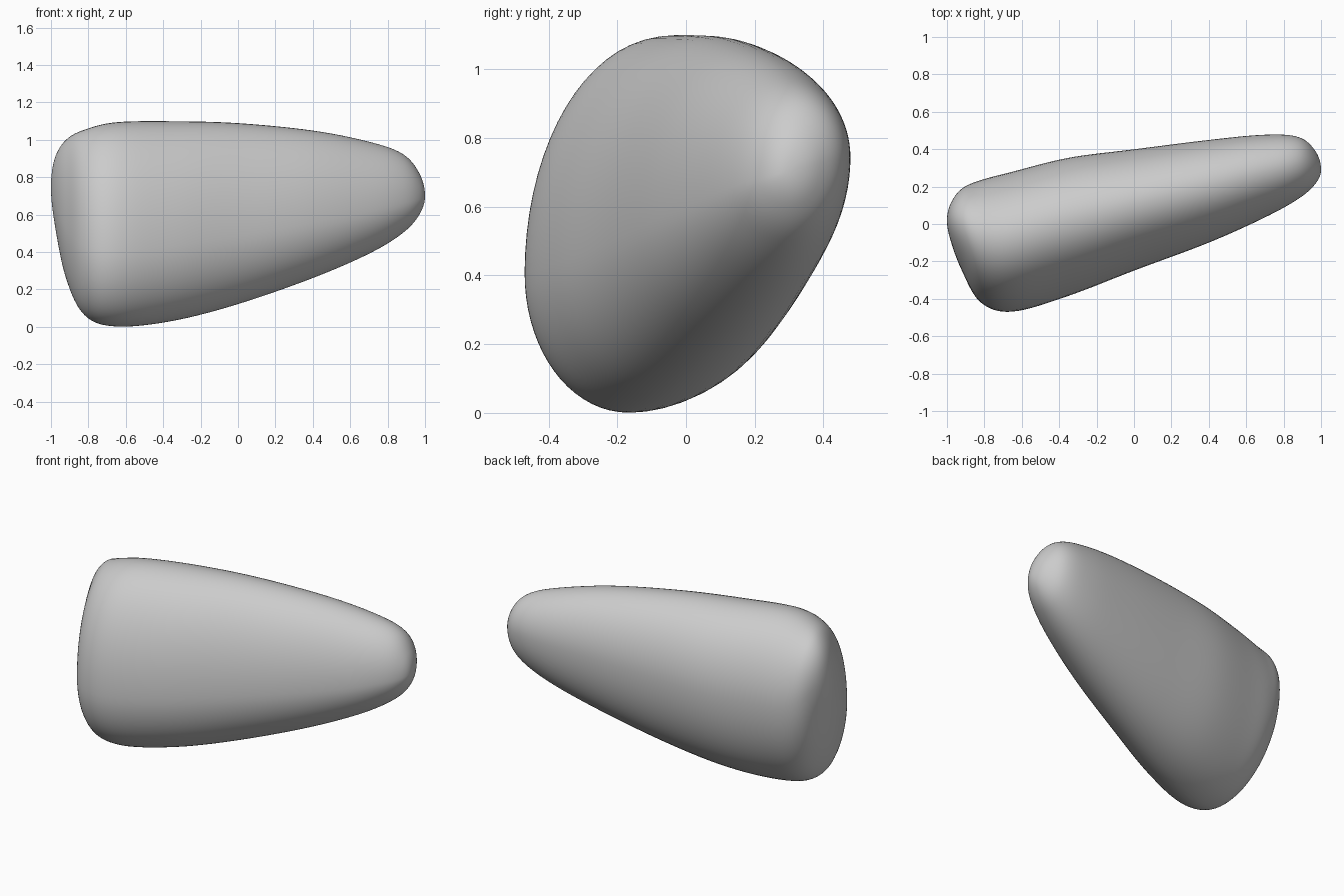
import bpy, bmesh
from math import sin, cos, pi

if "Cube" in bpy.data.objects:
    bpy.data.objects.remove(bpy.data.objects["Cube"])

# Stations along the stone: x, front y, back y, bottom z, top z
ROWS = [
    (-1.0, .02, .02, .75, .75),
    (-.98, -.09, .11, .55, .90),
    (-.92, -.25, .19, .26, 1.00),
    (-.82, -.42, .235, .06, 1.055),
    (-.65, -.47, .28, .00, 1.095),
    (-.35, -.385, .355, .03, 1.10),
    (0, -.25, .40, .12, 1.09),
    (.4, -.10, .45, .26, 1.05),
    (.7, .035, .478, .39, .99),
    (.88, .135, .465, .50, .925),
    (.97, .215, .39, .60, .82),
    (1.0, .29, .29, .70, .70),
]
SEG, SUB = 72, 8


def mirrored(tip, nxt):
    """Row past a tip, so the end closes round."""
    return (nxt[0],) + tuple(2 * t - n for t, n in zip(tip[1:], nxt[1:]))


def blend(a, b, c, d, t):
    return .5 * (2 * b + (c - a) * t + (2 * a - 5 * b + 4 * c - d) * t * t
                 + (3 * b - a - 3 * c + d) * t ** 3)


def section(row):
    """Lopsided oval: bottom leans forward, top leans back, belly low in front."""
    x, y0, y1, z0, z1 = row
    y_low = y0 + (y1 - y0) * (.43 + .05 * x)
    y_top = y0 + (y1 - y0) * .55
    z_front = z0 + (z1 - z0) * .37
    z_back = z0 + (z1 - z0) * .58
    pts = []
    for i in range(SEG):
        c, s = cos(2 * pi * i / SEG), sin(2 * pi * i / SEG)
        ym = y_top if s >= 0 else y_low
        zm = z_back if c >= 0 else z_front
        y = ym + abs(c) * ((y1 if c >= 0 else y0) - ym)
        z = zm + abs(s) * ((z1 if s >= 0 else z0) - zm)
        pts.append((x, y, z))
    return pts


# Smoothly interpolated stations along the stone
ctrl = [mirrored(ROWS[0], ROWS[1])] + ROWS + [mirrored(ROWS[-1], ROWS[-2])]
fine = []
for k in range(1, len(ctrl) - 2):
    for j in range(SUB):
        fine.append([blend(*q, j / SUB) for q in zip(*ctrl[k - 1:k + 3])])

# Skin the sections and close both tips
bm = bmesh.new()
rings = [[bm.verts.new(p) for p in section(r)] for r in fine[1:]]
for a, b in zip(rings, rings[1:]):
    for i in range(SEG):
        j = (i + 1) % SEG
        bm.faces.new((a[i], a[j], b[j], b[i]))
for tip, ring in ((ROWS[0], rings[0]), (ROWS[-1], rings[-1])):
    v = bm.verts.new((tip[0], tip[1], tip[3]))
    for i in range(SEG):
        bm.faces.new((v, ring[i], ring[(i + 1) % SEG]))

# Soften the seams between the quarters
for _ in range(3):
    bmesh.ops.smooth_vert(bm, verts=bm.verts, factor=.4,
                          use_axis_x=False, use_axis_y=True, use_axis_z=True)
bmesh.ops.recalc_face_normals(bm, faces=bm.faces)
for f in bm.faces:
    f.smooth = True
mesh = bpy.data.meshes.new("stone")
bm.to_mesh(mesh)
bm.free()
stone = bpy.data.objects.new("stone", mesh)
bpy.context.collection.objects.link(stone)
